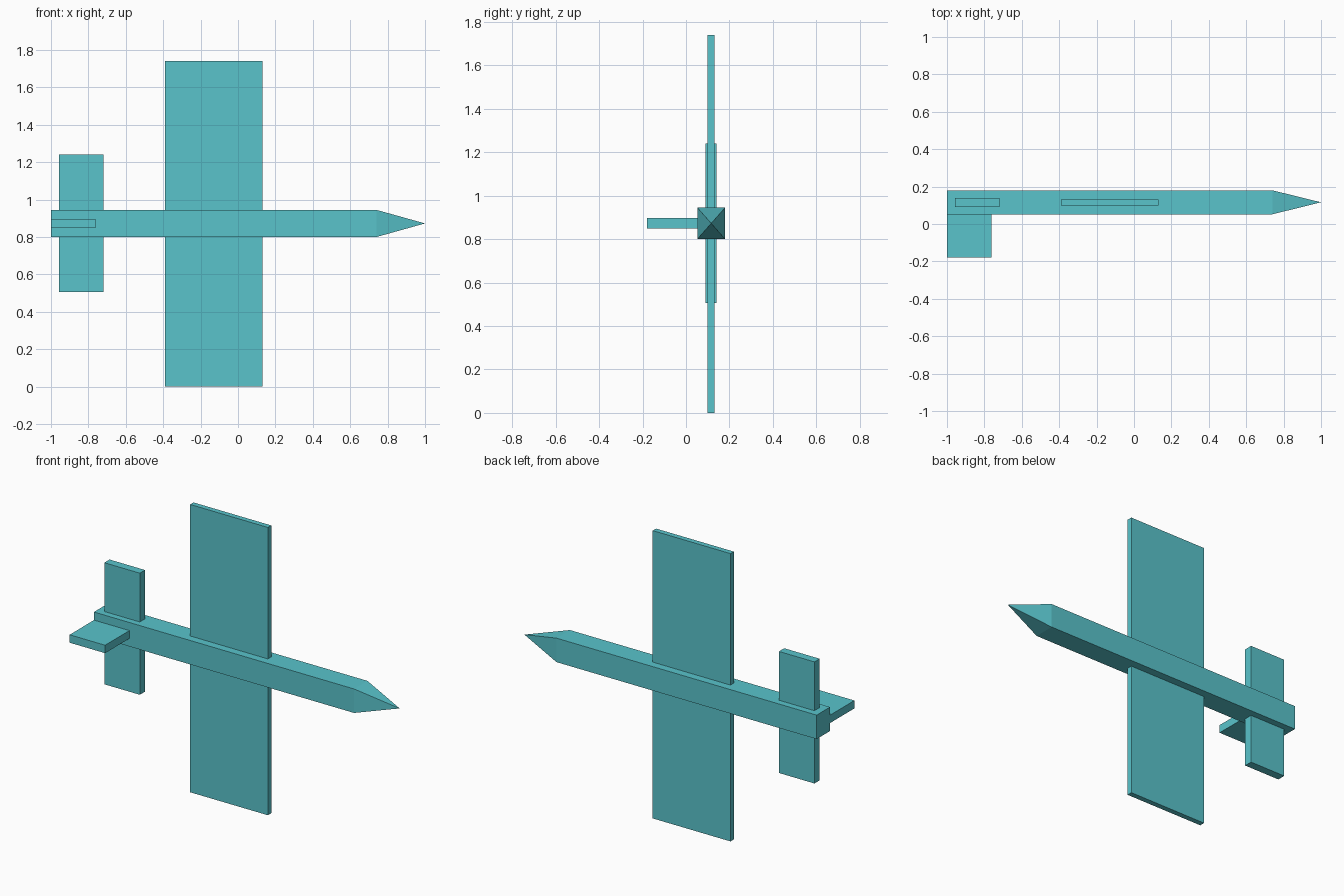
import bpy

if "Cube" in bpy.data.objects:
    bpy.data.objects.remove(bpy.data.objects["Cube"])

def mesh_object(name, verts, faces):
    mesh = bpy.data.meshes.new(name)
    mesh.from_pydata(verts, [], faces)
    mesh.materials.append(teal)
    obj = bpy.data.objects.new(name, mesh)
    bpy.context.collection.objects.link(obj)
    return obj

def box(name, x, y, z):
    verts = [(a, b, c) for a in x for b in y for c in z]
    faces = [(0, 1, 3, 2), (4, 6, 7, 5), (0, 4, 5, 1),
             (2, 3, 7, 6), (0, 2, 6, 4), (1, 5, 7, 3)]
    return mesh_object(name, verts, faces)

teal = bpy.data.materials.new("teal")
teal.diffuse_color = (0.10, 0.55, 0.60, 1)
teal.use_nodes = True
teal.node_tree.nodes["Principled BSDF"].inputs["Base Color"].default_value = teal.diffuse_color

# Square fuselage drawn to a pyramid nose
y0, y1, z0, z1 = 0.052, 0.18, 0.80, 0.945
ring = [(y0, z0), (y1, z0), (y1, z1), (y0, z1)]
verts = [(x, y, z) for x in (-1.0, 0.74) for y, z in ring]
verts.append((1.0, (y0 + y1) / 2, (z0 + z1) / 2))
faces = [(3, 2, 1, 0)]
for i in range(4):
    j = (i + 1) % 4
    faces += [(i, j, j + 4, i + 4), (i + 4, j + 4, 8)]
mesh_object("fuselage", verts, faces)

# Flying surfaces
box("main_wing", (-0.39, 0.13), (0.10, 0.132), (0.0, 1.74))
box("tailplane", (-0.957, -0.72), (0.09, 0.14), (0.505, 1.24))
box("tail_fin", (-1.0, -0.763), (-0.18, 0.06), (0.848, 0.896))
